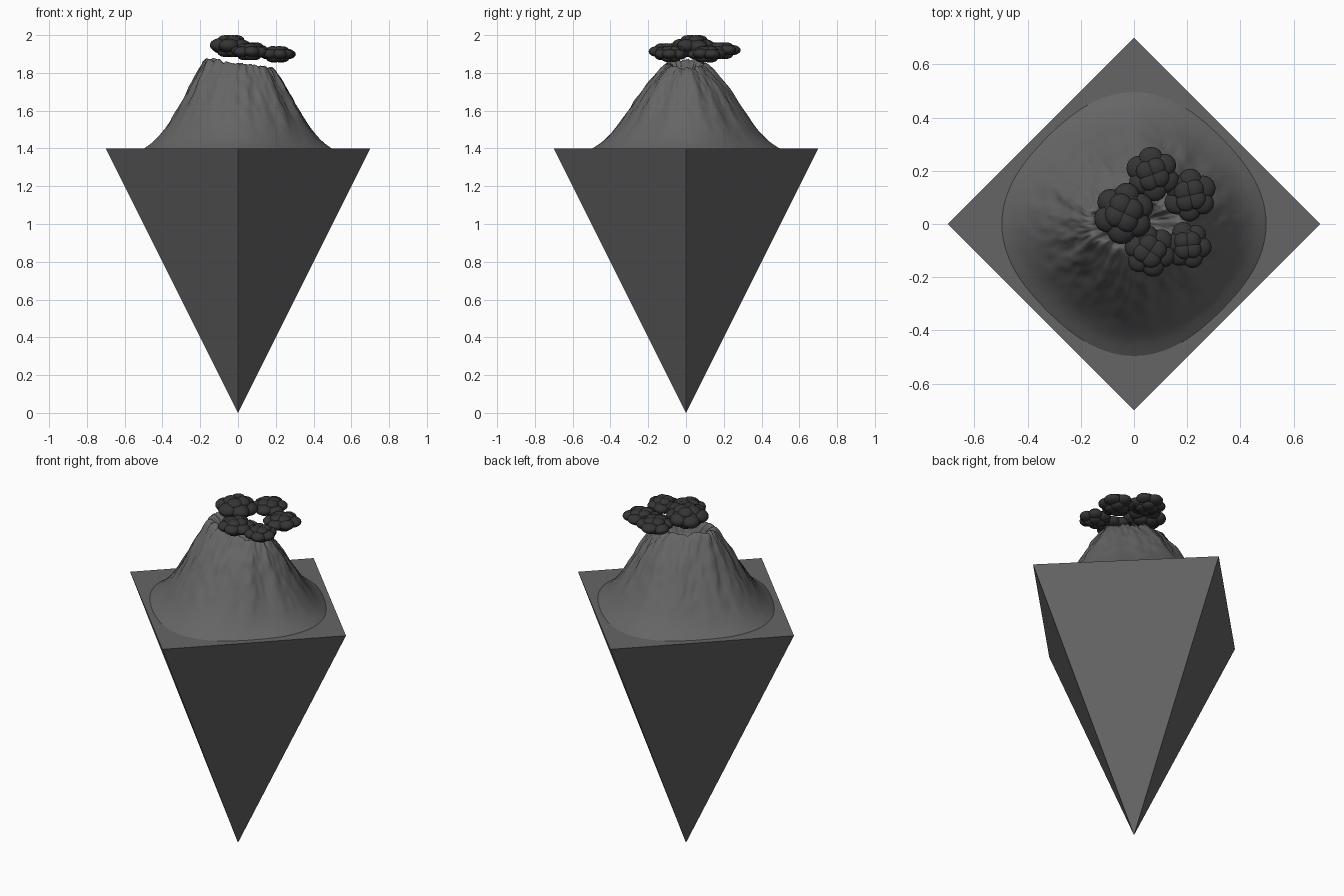
import bpy, bmesh, math, random
from mathutils import Vector, Matrix, noise

if "Cube" in bpy.data.objects:
    bpy.data.objects.remove(bpy.data.objects["Cube"])

random.seed(4)


def material(name, v):
    m = bpy.data.materials.new(name)
    m.diffuse_color = (v, v, v, 1)
    m.use_nodes = True
    m.node_tree.nodes["Principled BSDF"].inputs["Base Color"].default_value = m.diffuse_color
    return m


ROCK = material("rock", 0.13)
SMOKE = material("smoke", 0.035)


def make_object(name, bm, mat, smooth=False):
    bmesh.ops.recalc_face_normals(bm, faces=bm.faces)
    me = bpy.data.meshes.new(name)
    bm.to_mesh(me)
    bm.free()
    me.materials.append(mat)
    for p in me.polygons:
        p.use_smooth = smooth
    ob = bpy.data.objects.new(name, me)
    bpy.context.collection.objects.link(ob)
    return ob


# Inverted four-sided pyramid base
bm = bmesh.new()
tip = bm.verts.new((0, 0, 0))
top = [bm.verts.new((0.7 * x, 0.7 * y, 1.4)) for x, y in ((1, 0), (0, 1), (-1, 0), (0, -1))]
bm.faces.new(top)
for i in range(4):
    bm.faces.new((tip, top[i - 1], top[i]))
make_object("pyramid_base", bm, ROCK)

# Volcano: lofted rings (z, x radius, y radius) up the slope, over the rim, into the crater
PROFILE = [Vector(p) for p in (
    (1.395, .503, .503), (1.44, .445, .437), (1.5, .392, .378), (1.6, .325, .303),
    (1.7, .268, .235), (1.78, .222, .172), (1.845, .178, .105), (1.835, .14, .08),
    (1.785, .09, .055), (1.775, .03, .02))]


def spline(p, t):
    i = min(int(t), len(p) - 2)
    u = t - i
    a, b, c, d = p[max(i - 1, 0)], p[i], p[i + 1], p[min(i + 2, len(p) - 1)]
    return 0.5 * (2 * b + (c - a) * u + (2 * a - 5 * b + 4 * c - d) * u * u
                  + (3 * b - a - 3 * c + d) * u ** 3)


SEG, STEPS = 144, 8
rows = (len(PROFILE) - 1) * STEPS
bm = bmesh.new()
rings = []
for j in range(rows + 1):
    t = j / STEPS
    z0, rx, ry = spline(PROFILE, t)
    h = max(0, min(1, (z0 - 1.4) / 0.44))
    ring = []
    for i in range(SEG):
        a = 2 * math.pi * i / SEG
        c, s = math.cos(a), math.sin(a)
        gully = noise.noise(Vector((c * 5, s * 5, z0 * 2.5)))
        rough = noise.noise(Vector((c * 13, s * 13, z0 * 16)))
        k = 1 - 0.07 * (1 - h) * math.sin(2 * a) ** 2
        d = min(1, h * 2) * (0.016 * gully + 0.008 * rough)
        z = z0 + h ** 4 * (-0.022 * c + 0.02 * noise.noise(Vector((c * 4, s * 4, 7)))
                           + 0.008 * rough)
        ring.append(bm.verts.new(((rx * k + d) * c, (ry * k + d) * s, z)))
    rings.append(ring)
for lo, hi in zip(rings, rings[1:]):
    for i in range(SEG):
        bm.faces.new((lo[i - 1], lo[i], hi[i], hi[i - 1]))
bm.faces.new(rings[-1])
make_object("volcano", bm, ROCK, True)


# Smoke puffs: a flattened core with a ring of lumps and smaller lumps on top and below
def puff(name, x, y, z, r, hz):
    bm = bmesh.new()

    def lump(px, py, pz, rad, rz):
        m = Matrix.Translation((px, py, pz)) @ Matrix.Diagonal((rad, rad, rz, 1))
        bmesh.ops.create_icosphere(bm, subdivisions=3, radius=1, matrix=m)

    lump(x, y, z, r * 0.75, hz * 0.85)
    start = random.uniform(0, 6)
    for i in range(6):
        a = start + i * math.pi / 3
        rad = r * random.uniform(0.42, 0.48)
        lump(x + math.cos(a) * r * 0.56, y + math.sin(a) * r * 0.56,
             z + random.uniform(-0.1, 0.1) * hz, rad, hz * 0.62)
    for i in range(4):
        a = start + 0.5 + i * math.pi / 2
        for side in (-1, 1):
            lump(x + math.cos(a) * r * 0.27, y + math.sin(a) * r * 0.27,
                 z + side * hz * 0.5, r * 0.38, hz * 0.5)
    make_object(name, bm, SMOKE, True)


PUFFS = [(-.038, .042, 1.942, .115, .058), (.07, .187, 1.918, .1, .044),
         (.21, .108, 1.898, .1, .043), (.202, -.08, 1.9, .088, .042),
         (.06, -.102, 1.912, .098, .045)]
for n, p in enumerate(PUFFS):
    puff(f"smoke_puff_{n + 1}", *p)
